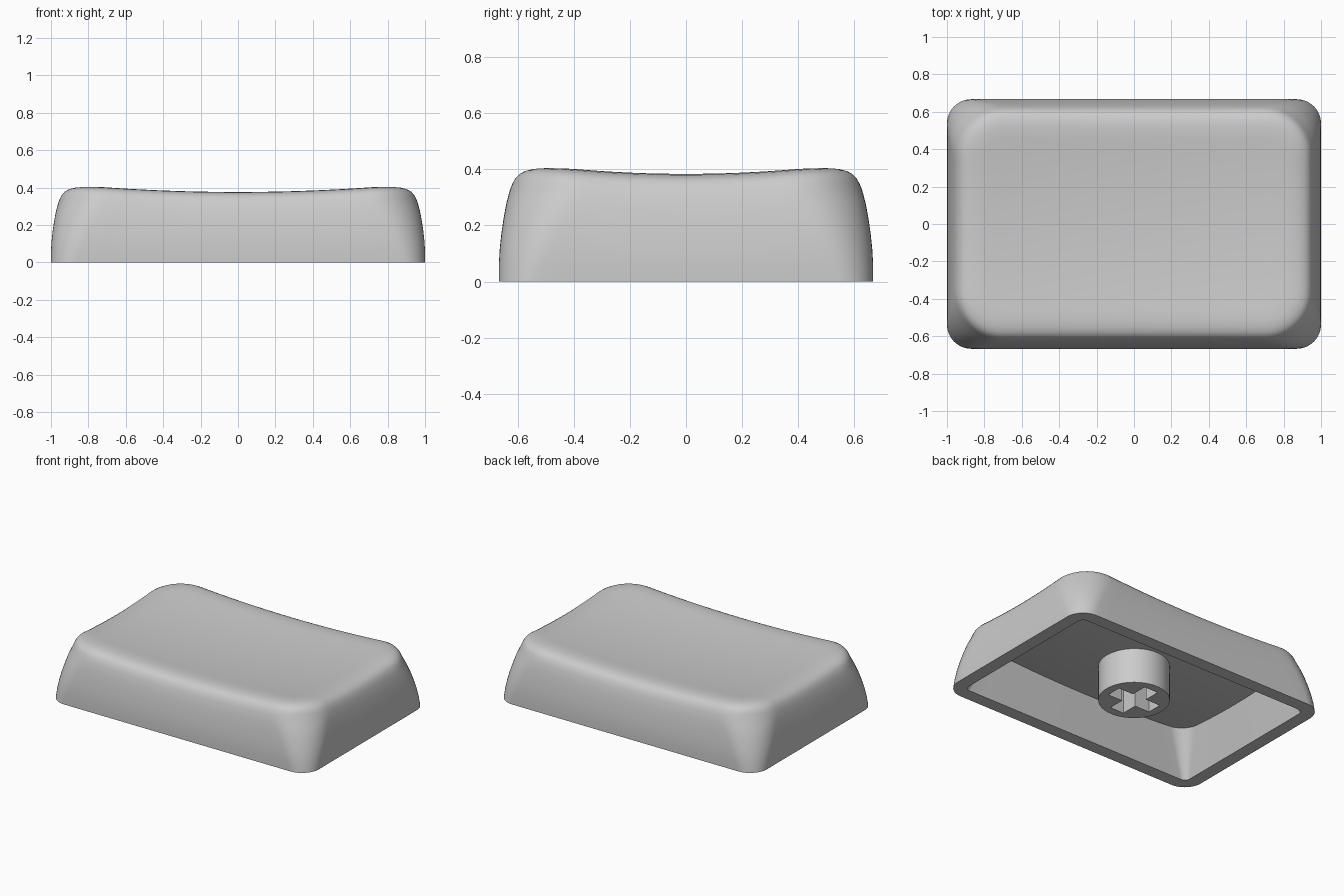
import bpy, bmesh, math
from mathutils import Vector

cube = bpy.data.objects.get("Cube")
if cube:
    bpy.data.objects.remove(cube)

HX, HY = 1.0, 0.667          # half width and half depth
SIDE, ARC = 20, 12           # segments per straight side and per corner

grey = bpy.data.materials.new("plain_grey")
grey.use_nodes = True
colour = (0.6, 0.6, 0.6, 1)
grey.diffuse_color = colour
grey.node_tree.nodes["Principled BSDF"].inputs["Base Color"].default_value = colour


def dish(x, y):
    """Height of the hollowed top surface."""
    return 0.351 + 0.05 * x * x + 0.11 * y * y


def outline(inset, radius):
    """Rounded rectangle, counter-clockwise, always the same point count."""
    pts = []
    corners = [(1, 1), (-1, 1), (-1, -1), (1, -1)]
    for i, (sx, sy) in enumerate(corners):
        cx, cy = sx * (HX - inset - radius), sy * (HY - inset - radius)
        for j in range(ARC + 1):
            a = math.pi / 2 * (i + j / ARC)
            pts.append(Vector((cx + radius * math.cos(a), cy + radius * math.sin(a))))
        # straight run to the start of the next corner
        nx, ny = corners[(i + 1) % 4]
        a = math.pi / 2 * (i + 1)
        end = Vector((nx * (HX - inset - radius) + radius * math.cos(a),
                      ny * (HY - inset - radius) + radius * math.sin(a)))
        start = pts[-1].copy()
        pts += [start.lerp(end, k / SIDE) for k in range(1, SIDE)]
    return pts


def add_ring(bm, pts, height):
    return [bm.verts.new((p.x, p.y, height(p.x, p.y))) for p in pts]


def bridge(bm, a, b):
    n = len(a)
    for i in range(n):
        bm.faces.new((a[i], a[(i + 1) % n], b[(i + 1) % n], b[i]))


def close_surface(bm, ring, pts, height, steps):
    """Shrink the last ring to the middle along a height function."""
    for s in range(steps - 1, 0, -1):
        nxt = add_ring(bm, [p * (s / steps) for p in pts], height)
        bridge(bm, ring, nxt)
        ring = nxt
    mid = bm.verts.new((0, 0, height(0, 0)))
    for i in range(len(ring)):
        bm.faces.new((ring[i], ring[(i + 1) % len(ring)], mid))


def finish(bm, name, angle):
    bmesh.ops.recalc_face_normals(bm, faces=bm.faces)
    mesh = bpy.data.meshes.new(name)
    bm.to_mesh(mesh)
    bm.free()
    mesh.materials.append(grey)
    obj = bpy.data.objects.new(name, mesh)
    bpy.context.collection.objects.link(obj)
    bpy.ops.object.select_all(action='DESELECT')
    obj.select_set(True)
    bpy.context.view_layer.objects.active = obj
    bpy.ops.object.shade_smooth_by_angle(angle=math.radians(angle))


# Hollow cap: outer wall, rolled edge, dished top, then the inside pocket
bm = bmesh.new()
rings = []
for f, inset in [(0, 0), (0.17, 0), (0.33, 0.003), (0.5, 0.009),
                 (0.67, 0.017), (0.84, 0.027), (1, 0.04)]:
    pts = outline(inset, 0.13 + 0.13 * f)
    rings.append(add_ring(bm, pts, lambda x, y: f * (dish(x, y) - 0.09)))
for inset, drop in [(0.048, 0.07), (0.058, 0.05), (0.072, 0.033), (0.09, 0.021),
                    (0.115, 0.011), (0.145, 0.005), (0.18, 0.001), (0.21, 0)]:
    pts = outline(inset, 0.3 - inset)
    rings.append(add_ring(bm, pts, lambda x, y: dish(x, y) - drop))
for a, b in zip(rings, rings[1:]):
    bridge(bm, a, b)
close_surface(bm, rings[-1], pts, dish, 10)


def ceiling(x, y):
    return dish(x, y) - 0.11


rim = add_ring(bm, outline(0.09, 0.04), lambda x, y: 0)
pts = outline(0.17, 0.12)
top = add_ring(bm, pts, ceiling)
bridge(bm, rings[0], rim)
bridge(bm, rim, top)
close_surface(bm, top, pts, ceiling, 8)
finish(bm, "cap_shell", 35)

# Round stem with a cross-shaped socket
bm = bmesh.new()
R, L, W = 0.226, 0.168, 0.053
circle = [(R * math.cos(math.tau * i / 64), R * math.sin(math.tau * i / 64)) for i in range(64)]
cross = []
for q in range(4):
    c, s = round(math.cos(q * math.pi / 2)), round(math.sin(q * math.pi / 2))
    cross += [(c * x - s * y, s * x + c * y) for x, y in ((L, -W), (L, W), (W, W))]
edges = []
for loop in (circle, cross):
    vs = [bm.verts.new((x, y, 0)) for x, y in loop]
    edges += [bm.edges.new((vs[i - 1], vs[i])) for i in range(len(vs))]
bmesh.ops.triangle_fill(bm, edges=edges, use_beauty=True)
walls = bmesh.ops.extrude_edge_only(bm, edges=edges)
lifted = [v for v in walls["geom"] if isinstance(v, bmesh.types.BMVert)]
bmesh.ops.translate(bm, verts=lifted, vec=(0, 0, 0.25))
finish(bm, "stem", 35)
